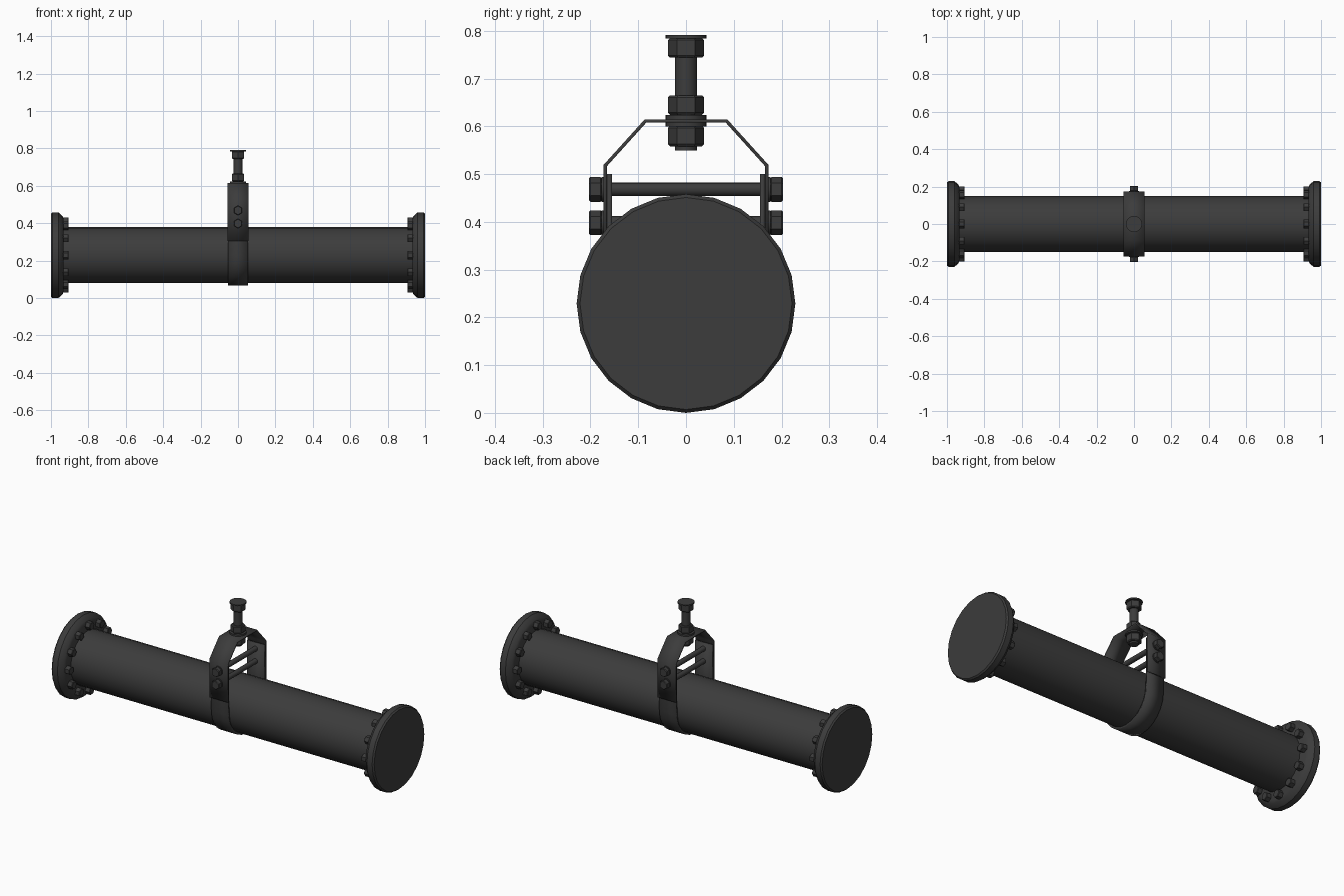
import bpy, bmesh, math
from mathutils import Matrix, Vector

if "Cube" in bpy.data.objects:
    bpy.data.objects.remove(bpy.data.objects["Cube"])

CZ = 0.229  # height of the pipe axis
mat = bpy.data.materials.new("dark_steel")
mat.diffuse_color = (0.045, 0.045, 0.045, 1)
mat.use_nodes = True
mat.node_tree.nodes["Principled BSDF"].inputs["Base Color"].default_value = mat.diffuse_color


def finish(name, bm, angle=35):
    bmesh.ops.recalc_face_normals(bm, faces=bm.faces)
    me = bpy.data.meshes.new(name)
    bm.to_mesh(me)
    bm.free()
    ob = bpy.data.objects.new(name, me)
    bpy.context.collection.objects.link(ob)
    me.materials.append(mat)
    bpy.ops.object.select_all(action='DESELECT')
    ob.select_set(True)
    bpy.context.view_layer.objects.active = ob
    bpy.ops.object.shade_smooth_by_angle(angle=math.radians(angle))
    return ob


def turned(name, profile, sides, origin=(0, 0, 0), axis=(0, 0, 1), spin=0.0, cap=True):
    """Solid of rings from (height, radius) pairs, pointing along axis."""
    bm = bmesh.new()
    m = (Matrix.Translation(origin) @ Vector((0, 0, 1)).rotation_difference(Vector(axis)).to_matrix().to_4x4()
         @ Matrix.Rotation(spin, 4, 'Z'))
    rings = []
    for h, r in profile:
        rings.append([bm.verts.new(m @ Vector((r * math.cos(2 * math.pi * i / sides),
                                               r * math.sin(2 * math.pi * i / sides), h)))
                      for i in range(sides)])
    for a, b in zip(rings, rings[1:]):
        for i in range(sides):
            j = (i + 1) % sides
            bm.faces.new((a[i], a[j], b[j], b[i]))
    if cap:
        bm.faces.new(rings[0])
        bm.faces.new(rings[-1])
    return finish(name, bm)


def nut(name, h0, h1, r, origin=(0, 0, 0), axis=(0, 0, 1), spin=0.0):
    """Hexagon with chamfered ends."""
    c = 0.12 * r
    return turned(name, [(h0, r - c), (h0 + c, r), (h1 - c, r), (h1, r - c)], 6, origin, axis, spin)


def strap(name, pts, half_width, thick):
    """Bent plate following (y, z) points."""
    bm = bmesh.new()
    rows = [(bm.verts.new((-half_width, y, z)), bm.verts.new((half_width, y, z))) for y, z in pts]
    for a, b in zip(rows, rows[1:]):
        bm.faces.new((a[0], a[1], b[1], b[0]))
    ob = finish(name, bm)
    mod = ob.modifiers.new("thickness", 'SOLIDIFY')
    mod.thickness = thick
    mod.offset = 0
    mod.use_even_offset = True
    return ob


# Pipe
turned("pipe", [(-0.95, 0.15), (0.95, 0.15)], 24, (0, 0, CZ), (1, 0, 0))

# End flanges and their bolt circles
for s, side in ((-1, "left"), (1, "right")):
    ax = (s, 0, 0)
    turned("flange_" + side, [(0.932, 0.195), (0.938, 0.209), (0.955, 0.225), (0.96, 0.229), (0.992, 0.229), (1.0, 0.222)],
           24, (0, 0, CZ), ax)
    for i in range(12):
        a = i * math.pi / 6
        o = (0, 0.181 * math.cos(a), CZ + 0.181 * math.sin(a))
        nut(f"flange_bolt_{side}_{i + 1}", 0.905, 0.936, 0.023, o, ax, a)

# Lower U strap with upright ears
arc = [(0.156 * math.cos(t), CZ + 0.156 * math.sin(t))
       for t in (math.pi + i * math.pi / 12 for i in range(13))]
strap("lower_strap", [(-0.16, 0.5), (-0.16, 0.3)] + arc + [(0.16, 0.3), (0.16, 0.5)], 0.053, 0.01)

# Upper yoke
strap("upper_yoke", [(-0.169, 0.305), (-0.169, 0.518), (-0.085, 0.611),
                     (0.085, 0.611), (0.169, 0.518), (0.169, 0.305)], 0.057, 0.007)

# Cross bolts
for name, z in (("upper", 0.468), ("lower", 0.398)):
    o = (0, 0, z)
    turned("cross_rod_" + name, [(-0.178, 0.014), (0.178, 0.014)], 16, o, (0, 1, 0))
    for s, side in ((-1, "front"), (1, "back")):
        turned(f"cross_washer_{name}_{side}", [(0.171, 0.026), (0.177, 0.026)], 20, o, (0, s, 0))
        nut(f"cross_head_{name}_{side}", 0.176, 0.203, 0.026, o, (0, s, 0), math.pi / 6)

# Hanger rod with nuts and washers
turned("hanger_rod", [(0.549, 0.023), (0.785, 0.023)], 20)
for name, h0, h1 in (("bottom", 0.558, 0.601), ("middle", 0.624, 0.665), ("top", 0.744, 0.785)):
    nut("hanger_nut_" + name, h0, h1, 0.038, spin=math.pi / 6)
for name, h0, h1 in (("below", 0.6, 0.608), ("above", 0.614, 0.624), ("top", 0.784, 0.791)):
    turned("hanger_washer_" + name, [(h0, 0.043), (h1, 0.043)], 24)
